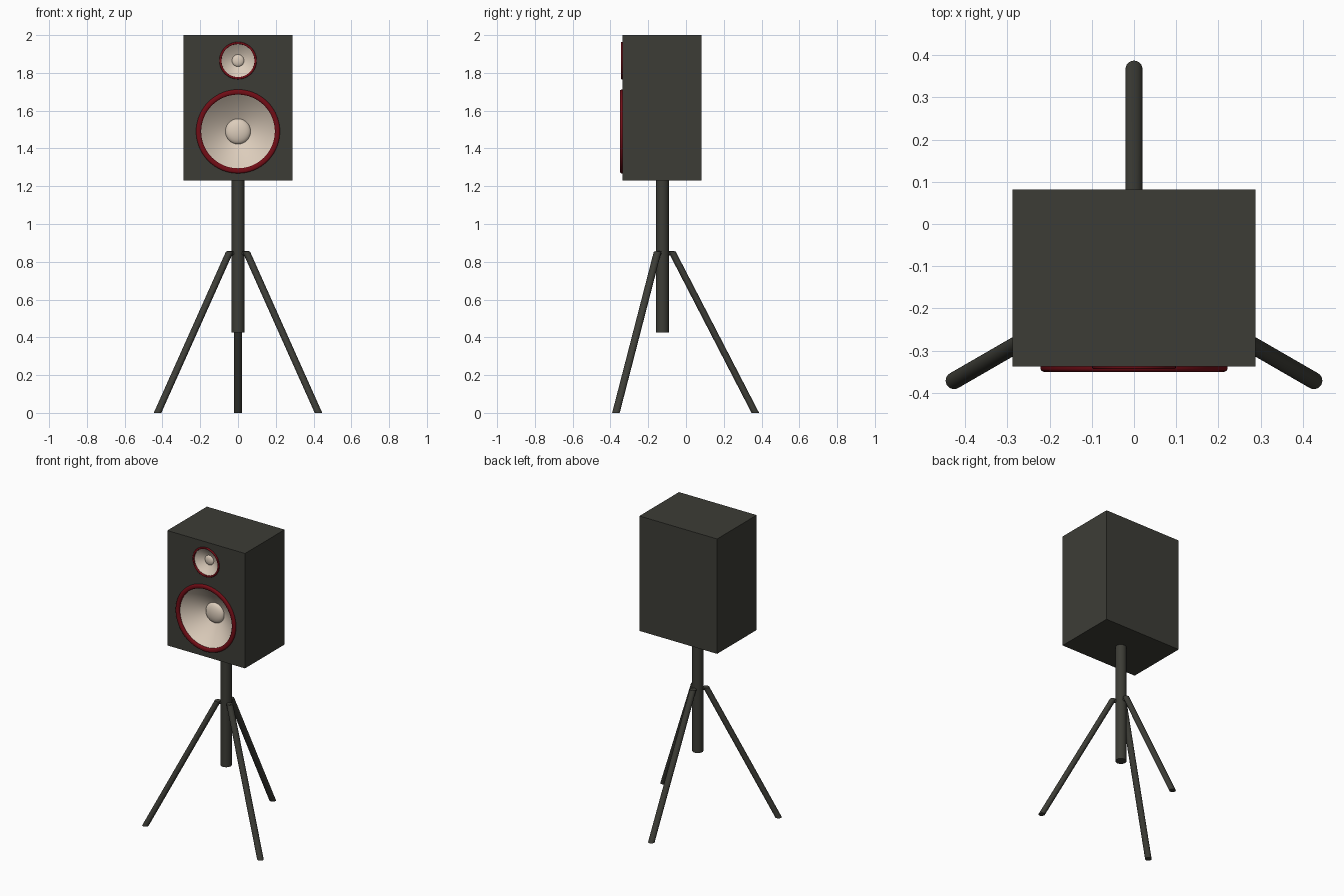
import bpy, bmesh, math
from mathutils import Vector

if "Cube" in bpy.data.objects:
    bpy.data.objects.remove(bpy.data.objects["Cube"])


def material(name, rgb):
    m = bpy.data.materials.new(name)
    m.diffuse_color = (*rgb, 1)
    m.use_nodes = True
    m.node_tree.nodes["Principled BSDF"].inputs["Base Color"].default_value = m.diffuse_color
    return m


DARK = material("charcoal", (0.046, 0.046, 0.037))
RED = material("deep red", (0.17, 0.004, 0.008))
CREAM = material("cream", (0.72, 0.61, 0.50))

POLE_Y = -0.125      # tripod axis
FRONT = -0.337       # cabinet front plane


def finish(bm, name, mat, smooth=True):
    bmesh.ops.recalc_face_normals(bm, faces=bm.faces)
    me = bpy.data.meshes.new(name)
    bm.to_mesh(me)
    bm.free()
    ob = bpy.data.objects.new(name, me)
    bpy.context.collection.objects.link(ob)
    me.materials.append(mat)
    if smooth:
        bpy.ops.object.select_all(action='DESELECT')
        ob.select_set(True)
        bpy.context.view_layer.objects.active = ob
        bpy.ops.object.shade_smooth_by_angle(angle=math.radians(40))
    return ob


def lathe(name, mat, z, profile, closed=False, n=64):
    """Revolve (radius, y) points around the y axis at height z."""
    bm = bmesh.new()
    vs = [bm.verts.new((r, y, z)) for r, y in profile]
    for a, b in zip(vs, vs[1:]):
        bm.edges.new((a, b))
    if closed:
        bm.edges.new((vs[-1], vs[0]))
    bmesh.ops.spin(bm, geom=bm.verts[:] + bm.edges[:], cent=(0, 0, z), axis=(0, 1, 0),
                   angle=math.tau, steps=n, use_merge=True)
    bmesh.ops.remove_doubles(bm, verts=bm.verts, dist=1e-5)
    return finish(bm, name, mat)


def tube(name, p0, p1, r, flat_ends=False, n=24):
    """Round bar from p0 to p1; flat_ends keeps both ends horizontal."""
    p0, p1 = Vector(p0), Vector(p1)
    q = Vector((0, 0, 1)).rotation_difference(p1 - p0)
    bm = bmesh.new()
    rings = []
    for p in (p0, p1):
        ring = []
        for i in range(n):
            a = math.tau * i / n
            o = Vector((r * math.cos(a), r * math.sin(a), 0))
            ring.append(bm.verts.new(p + (o if flat_ends else q @ o)))
        bm.faces.new(ring)
        rings.append(ring)
    for i in range(n):
        j = (i + 1) % n
        bm.faces.new((rings[0][i], rings[0][j], rings[1][j], rings[1][i]))
    return finish(bm, name, DARK)


# Cabinet
bm = bmesh.new()
bmesh.ops.create_cube(bm, size=1)
for v in bm.verts:
    v.co.x *= 0.576
    v.co.y = -0.1275 + v.co.y * 0.419
    v.co.z = 1.615 + v.co.z * 0.77
cabinet = finish(bm, "cabinet", DARK, smooth=False)

# Drivers: height, outer radius, inner radius, cap radius, cone depth, rim height
drivers = [("woofer", 1.49, 0.222, 0.195, 0.067, 0.095, 0.013),
           ("tweeter", 1.865, 0.099, 0.087, 0.032, 0.035, 0.007)]
for name, z, ro, ri, rc, depth, rim in drivers:
    # recess cut in the cabinet
    rr = (ro + ri) / 2
    cutter = lathe(name + "_recess_cutter", DARK, z,
                   [(0, FRONT - 0.05), (rr, FRONT - 0.05),
                    (rr, FRONT + depth + 0.02), (0, FRONT + depth + 0.02)])
    cutter.hide_render = True
    cutter.hide_viewport = True
    mod = cabinet.modifiers.new(name + "_recess", 'BOOLEAN')
    mod.object = cutter
    mod.operation = 'DIFFERENCE'
    mod.solver = 'EXACT'
    # rounded surround
    w = ro - ri
    lathe(name + "_surround", RED, z,
          [(ro, FRONT + 0.004), (ro, FRONT - rim * 0.5), (ro - w * 0.12, FRONT - rim * 0.85),
           (ro - w * 0.3, FRONT - rim), (ro - w * 0.7, FRONT - rim),
           (ri + w * 0.12, FRONT - rim * 0.85), (ri, FRONT - rim * 0.5),
           (ri, FRONT + 0.004)], closed=True)
    # cone, slightly flared
    cone = []
    for i in range(9):
        t = i / 8
        cone.append((ri + 0.002 + (rc - ri - 0.002) * t,
                     FRONT + depth * (t + 0.25 * t * (1 - t))))
    lathe(name + "_cone", CREAM, z, cone)
    # dust cap dome
    cap = [(rc * math.cos(a), FRONT + depth - rc * 0.4 * math.sin(a))
           for a in (math.pi / 2 * i / 8 for i in range(8))]
    lathe(name + "_dust_cap", CREAM, z, cap + [(0, FRONT + depth - rc * 0.4)])

# Stand pole
tube("stand_pole", (0, POLE_Y, 0.425), (0, POLE_Y, 1.235), 0.034, n=32)

# Three legs with hinge stubs
for i, deg in enumerate((90, 210, 330)):
    c, s = math.cos(math.radians(deg)), math.sin(math.radians(deg))

    def at(r, z):
        return (r * c, POLE_Y + r * s, z)
    tube(f"leg_{i + 1}", at(0.492, 0), at(0.05, 0.855), 0.02, flat_ends=True)
    tube(f"leg_hinge_{i + 1}", at(0.02, 0.845), at(0.065, 0.845), 0.012, n=16)
